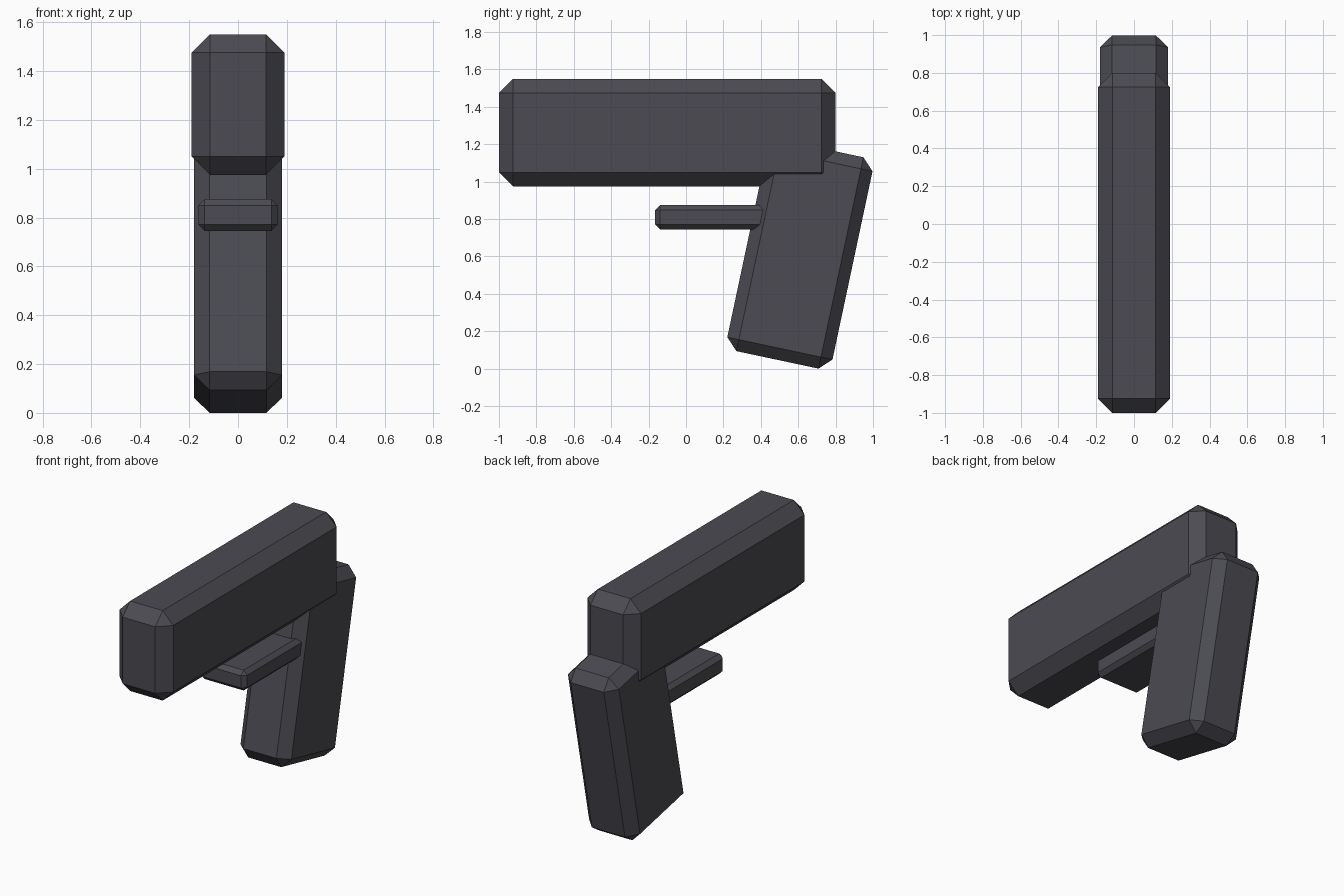
import bpy, bmesh, math
from mathutils import Matrix, Vector

cube = bpy.data.objects.get("Cube")
if cube:
    bpy.data.objects.remove(cube, do_unlink=True)

# Single dark gunmetal colour
steel = bpy.data.materials.new("dark_steel")
steel.use_nodes = True
colour = (0.07, 0.07, 0.085, 1)
steel.diffuse_color = colour
steel.node_tree.nodes["Principled BSDF"].inputs["Base Color"].default_value = colour


def chamfered_block(name, size, centre, chamfer, tilt=0):
    """Flat-shaded box with single-cut chamfers, tilted about x."""
    bm = bmesh.new()
    bmesh.ops.create_cube(bm, size=1)
    bmesh.ops.scale(bm, vec=Vector(size), verts=bm.verts)
    bmesh.ops.bevel(bm, geom=bm.edges[:], offset=chamfer, segments=1,
                    profile=0.5, affect='EDGES')
    bmesh.ops.recalc_face_normals(bm, faces=bm.faces)
    mesh = bpy.data.meshes.new(name)
    bm.to_mesh(mesh)
    bm.free()
    mesh.materials.append(steel)
    obj = bpy.data.objects.new(name, mesh)
    obj.matrix_world = Matrix.Translation(centre) @ Matrix.Rotation(tilt, 4, 'X')
    bpy.context.collection.objects.link(obj)
    return obj


# Long upper body
chamfered_block("upper_body", (0.38, 1.8, 0.575), (0, -0.1, 1.2625), 0.075)

# Raked handle at the rear
chamfered_block("handle", (0.36, 0.575, 1.155), (0, 0.609, 0.612), 0.063,
                tilt=math.radians(-12))

# Flat guard plate, its rear end buried in the handle
chamfered_block("guard_plate", (0.325, 0.665, 0.13), (0, 0.1675, 0.81), 0.026)
